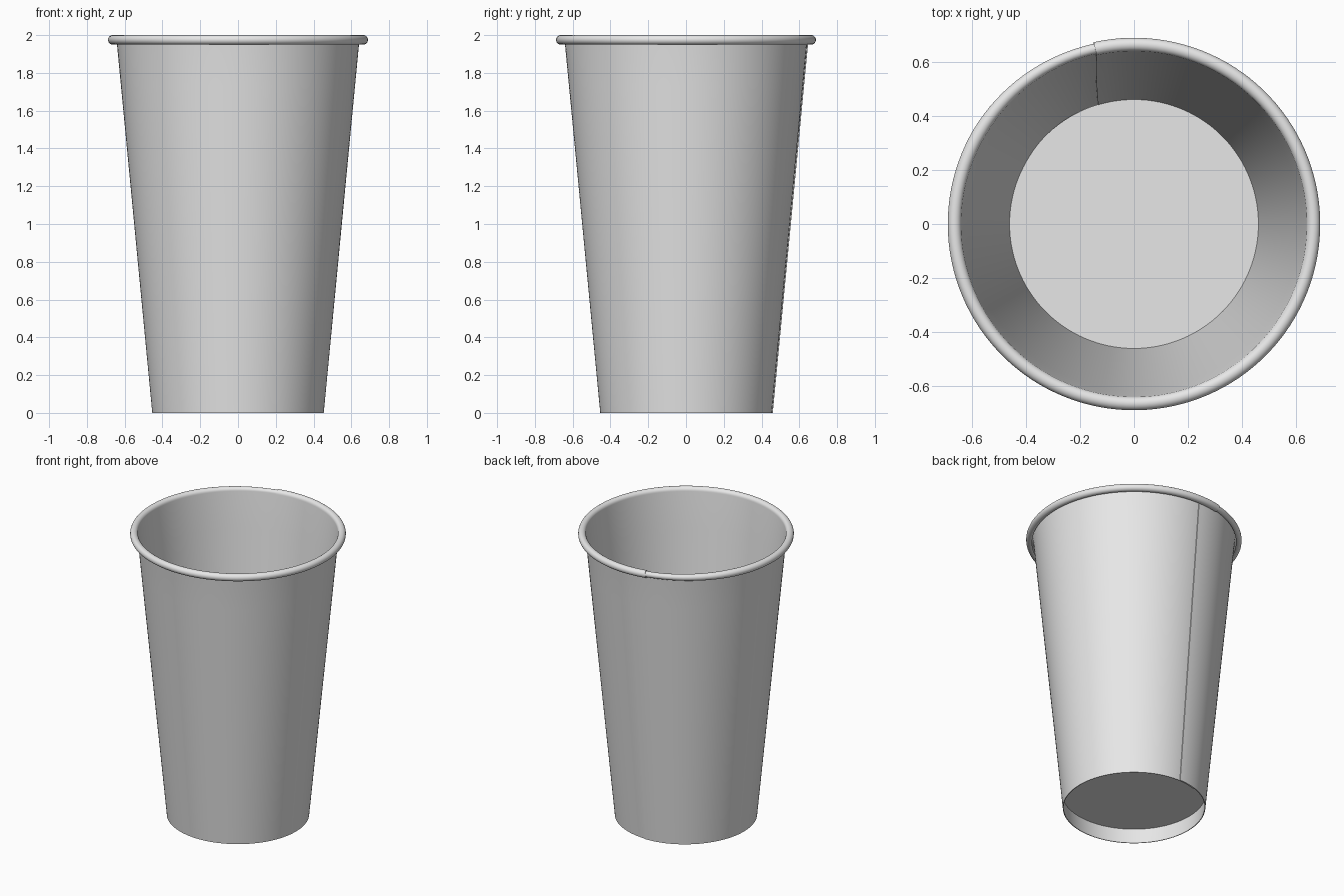
import bpy, bmesh, math

if "Cube" in bpy.data.objects:
    bpy.data.objects.remove(bpy.data.objects["Cube"])

T = 0.005           # paper thickness
SEG = 132           # steps round the sheet
RIM_R, RIM_Z, CURL = 0.663, 1.975, 0.025

paper = bpy.data.materials.new("white_paper")
paper.diffuse_color = (0.8, 0.8, 0.8, 1)
paper.use_nodes = True
paper.node_tree.nodes["Principled BSDF"].inputs["Base Color"].default_value = paper.diffuse_color


def finish(bm, name):
    bmesh.ops.recalc_face_normals(bm, faces=bm.faces)
    me = bpy.data.meshes.new(name)
    bm.to_mesh(me)
    bm.free()
    ob = bpy.data.objects.new(name, me)
    bpy.context.collection.objects.link(ob)
    me.materials.append(paper)
    bpy.ops.object.select_all(action='DESELECT')
    ob.select_set(True)
    bpy.context.view_layer.objects.active = ob
    bpy.ops.object.shade_smooth_by_angle(angle=math.radians(30))
    return ob


def profile(d):
    """Sheet profile (radius, z), pushed d outwards: tapered wall, then rolled rim."""
    pts = []
    for i in range(9):
        z = RIM_Z * i / 8
        pts.append((0.449 + 0.189 * i / 8 + d, z))
    for i in range(1, 21):
        p = math.radians(180 - 300 * i / 20)
        pts.append((RIM_R + (CURL - d) * math.cos(p), RIM_Z + (CURL - d) * math.sin(p)))
    return pts


# Cup wall: one sheet wrapped round, overlapping itself at the back seam
bm = bmesh.new()
rings = []
for s in range(SEG + 1):
    f = s / SEG
    turn = 375 * f
    lift = T * 1.1 * min(1, max(0, (60 - turn) / 40))   # outer layer of the overlap
    inner, outer = profile(lift), profile(lift + T)
    ring = []
    for r, z in inner + outer[::-1]:
        a = math.radians(90 + f * (377 - 4.5 * z / 2))
        ring.append(bm.verts.new((r * math.cos(a), r * math.sin(a), z)))
    rings.append(ring)
n = len(rings[0])
for a, b in zip(rings, rings[1:]):
    for k in range(n):
        m = (k + 1) % n
        bm.faces.new((a[k], a[m], b[m], b[k]))
for ring in (rings[0], rings[-1]):                       # cut ends of the sheet
    for k in range(n // 2 - 1):
        bm.faces.new((ring[k], ring[k + 1], ring[n - 2 - k], ring[n - 1 - k]))
finish(bm, "cup_wall")

# Recessed floor disc
bm = bmesh.new()
bmesh.ops.create_cone(bm, cap_ends=True, segments=128, radius1=0.4605, radius2=0.4615, depth=0.006)
bmesh.ops.translate(bm, verts=bm.verts, vec=(0, 0, 0.11))
finish(bm, "cup_floor")
